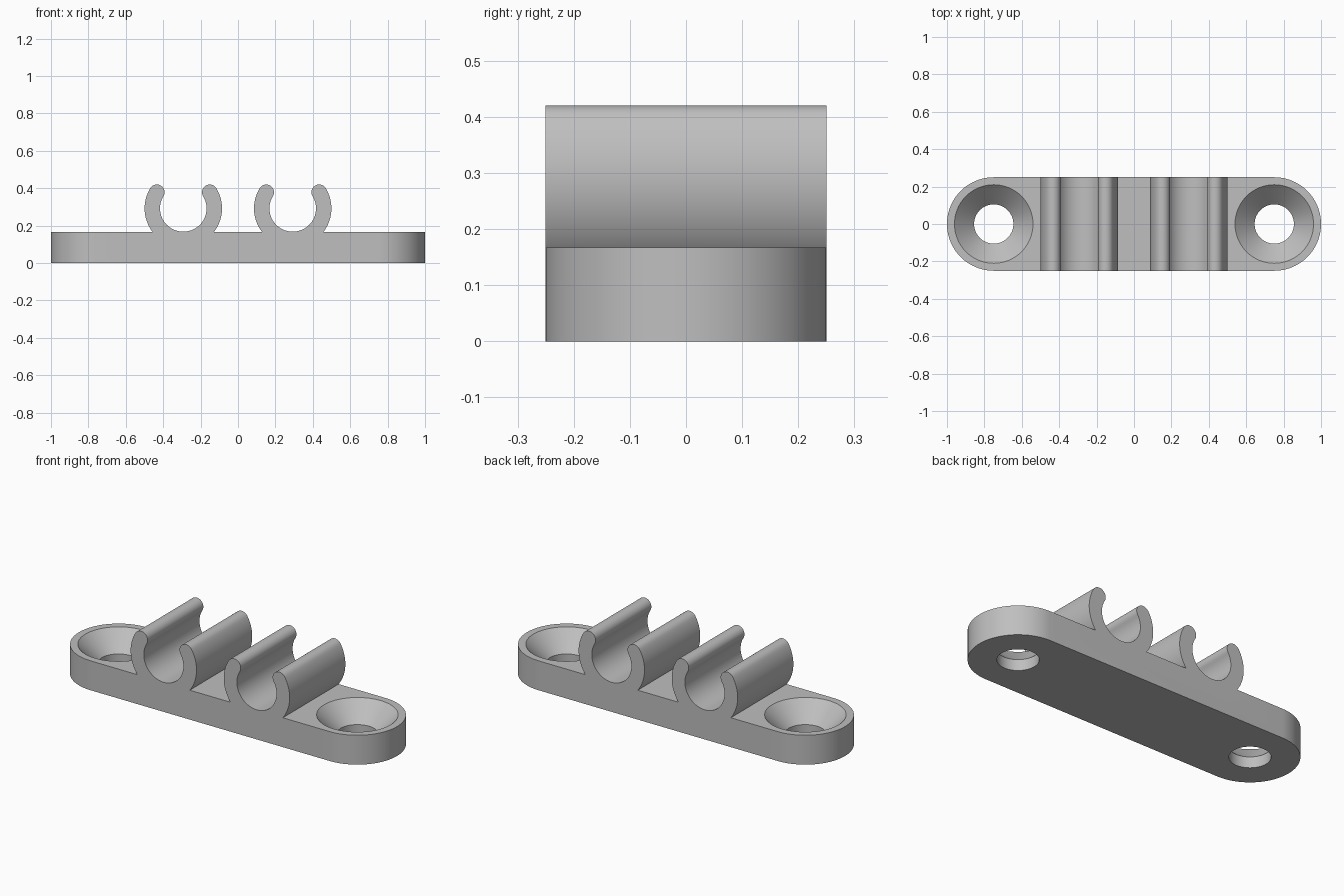
import bpy
import bmesh
from math import sin, cos, radians, pi
from mathutils import Vector

if "Cube" in bpy.data.objects:
    bpy.data.objects.remove(bpy.data.objects["Cube"], do_unlink=True)

HALF_WIDTH = 0.25
PLATE_TOP = 0.167
HOLE_X = 0.75
CLIP_X = 0.2925
CLIP_Z = 0.2925
R_OUT, R_IN = 0.207, 0.1245
TIP = 31.5

grey = bpy.data.materials.new("plain grey")
grey.use_nodes = True
colour = (0.52, 0.52, 0.52, 1)
grey.diffuse_color = colour
grey.node_tree.nodes["Principled BSDF"].inputs["Base Color"].default_value = colour


def arc(cx, cy, r, start, end, steps):
    """Points on an arc, angles in degrees."""
    angles = [radians(start + (end - start) * i / steps) for i in range(steps + 1)]
    return [(cx + r * cos(a), cy + r * sin(a)) for a in angles]


def make_object(name, bm):
    bmesh.ops.remove_doubles(bm, verts=bm.verts, dist=1e-5)
    bmesh.ops.recalc_face_normals(bm, faces=bm.faces)
    mesh = bpy.data.meshes.new(name)
    bm.to_mesh(mesh)
    bm.free()
    mesh.materials.append(grey)
    ob = bpy.data.objects.new(name, mesh)
    bpy.context.collection.objects.link(ob)
    return ob


def prism(name, points, direction):
    """Extrude a closed outline of 3D points along a direction."""
    bm = bmesh.new()
    face = bm.faces.new([bm.verts.new(p) for p in points])
    result = bmesh.ops.extrude_face_region(bm, geom=[face], use_keep_orig=True)
    moved = [g for g in result["geom"] if isinstance(g, bmesh.types.BMVert)]
    bmesh.ops.translate(bm, verts=moved, vec=Vector(direction))
    return make_object(name, bm)


def lathe(name, profile, x, steps=64):
    """Spin a radius/height profile about a vertical axis at x."""
    bm = bmesh.new()
    verts = [bm.verts.new((r, 0, z)) for r, z in profile]
    edges = [bm.edges.new(pair) for pair in zip(verts, verts[1:])]
    bmesh.ops.spin(bm, geom=verts + edges, cent=(0, 0, 0), axis=(0, 0, 1),
                   angle=2 * pi, steps=steps, use_merge=True)
    bmesh.ops.translate(bm, verts=bm.verts, vec=(x, 0, 0))
    return make_object(name, bm)


def combine(target, tool, operation):
    """Apply a boolean and discard the helper."""
    tool.hide_render = True
    mod = target.modifiers.new(operation.lower(), "BOOLEAN")
    mod.operation = operation
    mod.solver = "EXACT"
    mod.object = tool
    bpy.context.view_layer.objects.active = target
    bpy.ops.object.modifier_apply(modifier=mod.name)
    bpy.data.objects.remove(tool, do_unlink=True)


# Mounting plate with round ends
outline = (arc(HOLE_X, 0, HALF_WIDTH, -90, 90, 40)
           + arc(-HOLE_X, 0, HALF_WIDTH, 90, 270, 40))
plate = prism("clip_mounting_plate", [(x, y, 0) for x, y in outline], (0, 0, PLATE_TOP))

# Open cable clips with rounded lips
r_mid, r_lip = (R_OUT + R_IN) / 2, (R_OUT - R_IN) / 2
lip_x, lip_z = r_mid * cos(radians(TIP)), r_mid * sin(radians(TIP))
for side, name in ((1, "left_clip"), (-1, "right_clip")):
    cx = side * CLIP_X
    section = (arc(cx, CLIP_Z, R_OUT, 180 - TIP, 360 + TIP, 64)
               + arc(cx + lip_x, CLIP_Z + lip_z, r_lip, TIP, TIP + 180, 14)[1:]
               + arc(cx, CLIP_Z, R_IN, 360 + TIP, 180 - TIP, 64)[1:]
               + arc(cx - lip_x, CLIP_Z + lip_z, r_lip, -TIP, 180 - TIP, 14)[1:-1])
    clip = prism(name, [(x, -HALF_WIDTH, z) for x, z in section], (0, 2 * HALF_WIDTH, 0))
    combine(plate, clip, "UNION")

# Countersunk screw holes
hole_profile = [(0, -0.05), (0.105, -0.05), (0.105, 0.062),
                (0.21, PLATE_TOP), (0.21, PLATE_TOP + 0.05), (0, PLATE_TOP + 0.05)]
for side, name in ((1, "left_screw_hole"), (-1, "right_screw_hole")):
    combine(plate, lathe(name, hole_profile, side * HOLE_X), "DIFFERENCE")

# Smooth curved walls, crisp edges
bpy.ops.object.select_all(action="DESELECT")
plate.select_set(True)
bpy.context.view_layer.objects.active = plate
bpy.ops.object.shade_smooth_by_angle(angle=radians(30))
